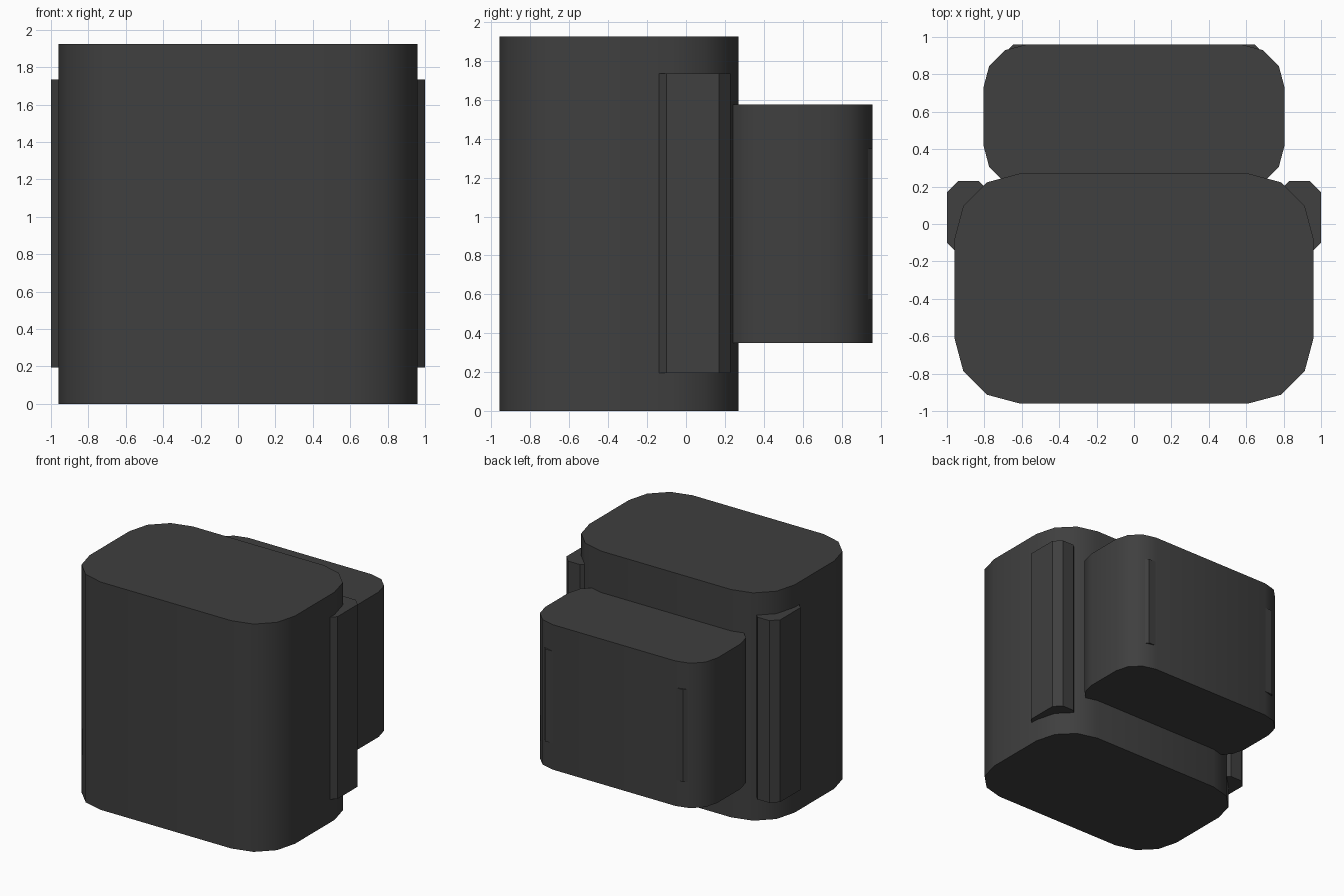
import bpy, bmesh, math

if "Cube" in bpy.data.objects:
    bpy.data.objects.remove(bpy.data.objects["Cube"])

mat = bpy.data.materials.new("dark grey")
mat.diffuse_color = (0.05, 0.05, 0.05, 1)
mat.use_nodes = True
mat.node_tree.nodes["Principled BSDF"].inputs["Base Color"].default_value = mat.diffuse_color


def rounded_prism(name, x0, x1, y0, y1, z0, z1, radius, segments):
    """Upright block whose four vertical edges are rounded."""
    bm = bmesh.new()
    corners = [(x1 - radius, y1 - radius), (x0 + radius, y1 - radius),
               (x0 + radius, y0 + radius), (x1 - radius, y0 + radius)]
    ring = []
    for q, (cx, cy) in enumerate(corners):
        for i in range(segments + 1):
            a = math.pi / 2 * (q + i / segments)
            ring.append(bm.verts.new((cx + radius * math.cos(a),
                                      cy + radius * math.sin(a), z0)))
    base = bm.faces.new(ring)
    top = bmesh.ops.extrude_face_region(bm, geom=[base])["geom"]
    bmesh.ops.translate(bm, vec=(0, 0, z1 - z0),
                        verts=[v for v in top if isinstance(v, bmesh.types.BMVert)])
    bmesh.ops.recalc_face_normals(bm, faces=bm.faces)
    mesh = bpy.data.meshes.new(name)
    bm.to_mesh(mesh)
    bm.free()
    mesh.materials.append(mat)
    ob = bpy.data.objects.new(name, mesh)
    bpy.context.collection.objects.link(ob)
    bpy.ops.object.select_all(action='DESELECT')
    ob.select_set(True)
    bpy.context.view_layer.objects.active = ob
    bpy.ops.object.shade_smooth_by_angle(angle=math.radians(35))
    return ob


# Main body and the smaller block on its back
rounded_prism("main_body", -0.96, 0.96, -0.96, 0.27, 0, 1.925, 0.35, 3)
rounded_prism("back_block", -0.805, 0.805, 0.19, 0.96, 0.35, 1.575, 0.23, 3)

# Inner panel whose edges just show through the back block's rounded corners
rounded_prism("back_panel", -0.69, 0.69, 0.60, 0.959, 0.57, 1.35, 0.045, 1)

# Chamfered rails on both sides
for side, x0, x1 in (("left", -1.0, -0.77), ("right", 0.77, 1.0)):
    rounded_prism(side + "_rail", x0, x1, -0.16, 0.23, 0.195, 1.735, 0.06, 1)
